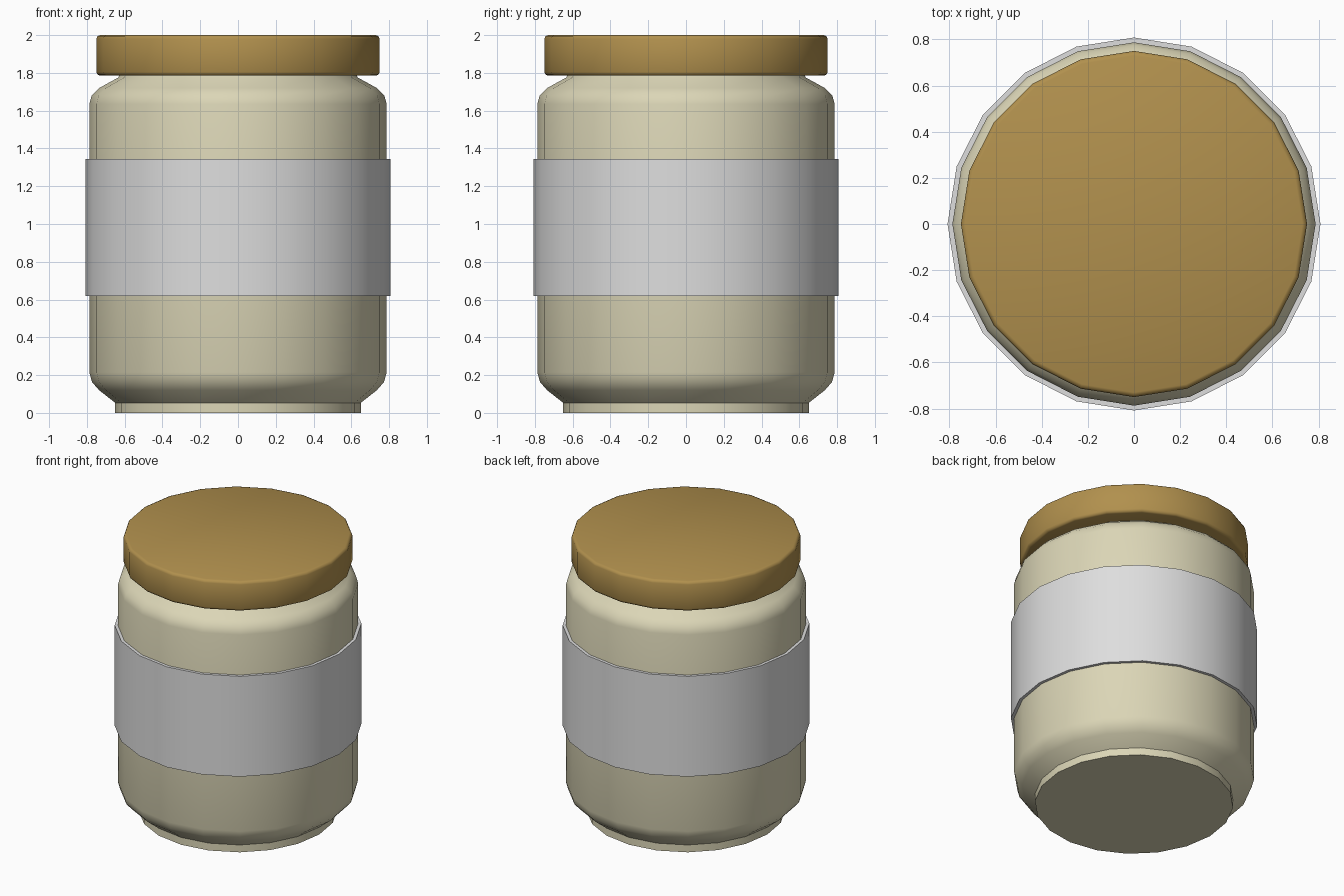
import bpy, bmesh, math

if "Cube" in bpy.data.objects:
    bpy.data.objects.remove(bpy.data.objects["Cube"])

SIDES = 20


def material(name, rgb):
    m = bpy.data.materials.new(name)
    m.diffuse_color = (*rgb, 1)
    m.use_nodes = True
    m.node_tree.nodes["Principled BSDF"].inputs["Base Color"].default_value = m.diffuse_color
    return m


def lathe(name, profile, mat, closed=False, angle=35):
    """Spin an (r, z) profile around z; caps open ends, or joins them if closed."""
    bm = bmesh.new()
    rings = []
    for r, z in profile:
        rings.append([bm.verts.new((r * math.cos(2 * math.pi * i / SIDES),
                                    r * math.sin(2 * math.pi * i / SIDES), z))
                      for i in range(SIDES)])
    pairs = list(zip(rings, rings[1:]))
    if closed:
        pairs.append((rings[-1], rings[0]))
    else:
        bm.faces.new(rings[0][::-1])
        bm.faces.new(rings[-1])
    for a, b in pairs:
        for i in range(SIDES):
            j = (i + 1) % SIDES
            bm.faces.new((a[i], a[j], b[j], b[i]))
    bmesh.ops.recalc_face_normals(bm, faces=bm.faces)
    me = bpy.data.meshes.new(name)
    bm.to_mesh(me)
    bm.free()
    me.materials.append(mat)
    ob = bpy.data.objects.new(name, me)
    bpy.context.collection.objects.link(ob)
    bpy.ops.object.select_all(action='DESELECT')
    ob.select_set(True)
    bpy.context.view_layer.objects.active = ob
    bpy.ops.object.shade_smooth_by_angle(angle=math.radians(angle))
    return ob


cream = material("cream", (0.71, 0.67, 0.47))
ochre = material("ochre", (0.44, 0.28, 0.075))
pale_grey = material("pale_grey", (0.73, 0.73, 0.73))

# Jar body with foot, rounded shoulders and neck
lathe("jar_body", [(0.65, 0), (0.65, 0.053), (0.735, 0.12), (0.773, 0.163),
                   (0.787, 0.215), (0.787, 1.635), (0.775, 1.68),
                   (0.735, 1.72), (0.635, 1.775), (0.62, 1.80)], cream)

# Lid with bevelled rims
lathe("lid", [(0.73, 1.785), (0.744, 1.791), (0.75, 1.805), (0.75, 1.98),
              (0.744, 1.994), (0.73, 2.0)], ochre, angle=50)

# Label band wrapped around the body
lathe("label_band", [(0.785, 0.62), (0.808, 0.62), (0.808, 1.345),
                     (0.785, 1.345)], pale_grey, closed=True)
